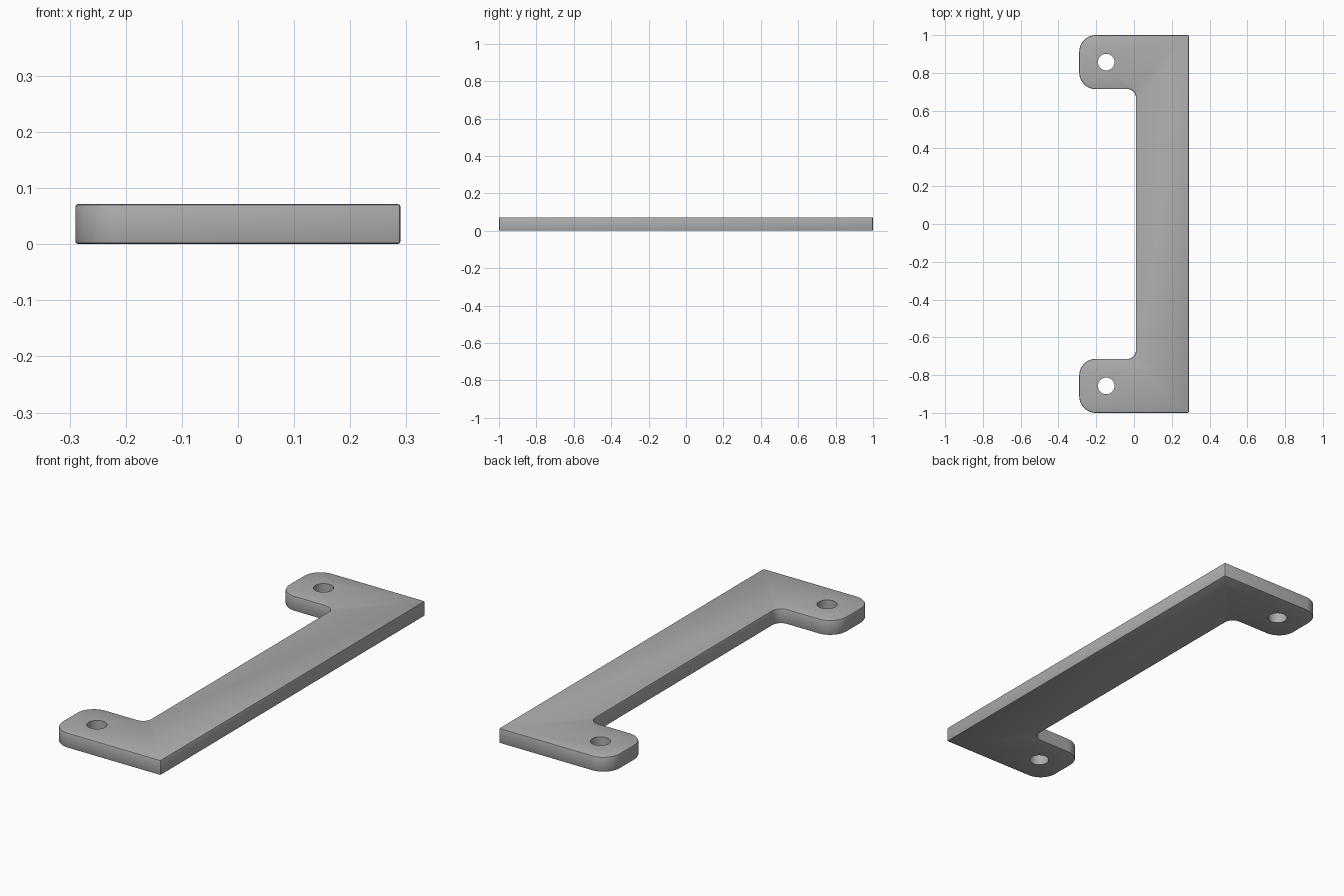
import bpy, bmesh
from math import radians, pi, sin, cos
from mathutils import Vector

cube = bpy.data.objects.get("Cube")
if cube:
    bpy.data.objects.remove(cube, do_unlink=True)

HEIGHT = 0.072
HALF_WIDTH = 0.29
INNER_X = 0.01
TAB_Y = 0.714
HOLE_X, HOLE_Y, HOLE_R = -0.147, 0.857, 0.044

grey = bpy.data.materials.new("plain grey")
grey.use_nodes = True
colour = (0.42, 0.42, 0.42, 1)
grey.diffuse_color = colour
grey.node_tree.nodes["Principled BSDF"].inputs["Base Color"].default_value = colour


def rounded(prev, corner, following, radius, steps=10):
    """Points of an arc that rounds a right-angled corner."""
    p = Vector(corner)
    a = (Vector(prev) - p).normalized() * radius
    b = (Vector(following) - p).normalized() * radius
    centre = p + a + b
    return [centre - b * cos(t) - a * sin(t)
            for t in (i * pi / 2 / steps for i in range(steps + 1))]


# Outline of the bracket: corner position and rounding radius
upper = [(HALF_WIDTH, 1, 0), (-HALF_WIDTH, 1, 0.088),
         (-HALF_WIDTH, TAB_Y, 0.088), (INNER_X, TAB_Y, 0.044)]
corners = upper + [(x, -y, r) for x, y, r in reversed(upper)]
outline = []
for i, (x, y, r) in enumerate(corners):
    if r:
        following = corners[(i + 1) % len(corners)]
        outline += rounded(corners[i - 1][:2], (x, y), following[:2], r)
    else:
        outline.append(Vector((x, y)))

# Flat bracket plate
bm = bmesh.new()
base = bm.faces.new([bm.verts.new((p.x, p.y, 0)) for p in outline])
top = bmesh.ops.extrude_face_region(bm, geom=[base])["geom"]
bmesh.ops.translate(bm, vec=(0, 0, HEIGHT),
                    verts=[g for g in top if isinstance(g, bmesh.types.BMVert)])
bmesh.ops.recalc_face_normals(bm, faces=bm.faces)
mesh = bpy.data.meshes.new("bracket_plate")
bm.to_mesh(mesh)
bm.free()
mesh.materials.append(grey)
plate = bpy.data.objects.new("bracket_plate", mesh)
bpy.context.collection.objects.link(plate)

# Softened rims
bevel = plate.modifiers.new("rim_bevel", 'BEVEL')
bevel.width = 0.006
bevel.segments = 2
bevel.limit_method = 'ANGLE'
bevel.angle_limit = radians(40)

# Screw holes through both tabs
for name, side in (("back", 1), ("front", -1)):
    bpy.ops.mesh.primitive_cylinder_add(
        vertices=40, radius=HOLE_R, depth=HEIGHT * 3,
        location=(HOLE_X, side * HOLE_Y, HEIGHT / 2))
    cutter = bpy.context.object
    cutter.name = name + "_hole_cutter"
    cutter.data.materials.append(grey)
    cutter.hide_render = True
    cut = plate.modifiers.new(name + "_hole", 'BOOLEAN')
    cut.operation = 'DIFFERENCE'
    cut.solver = 'EXACT'
    cut.object = cutter

# Apply the modifiers, drop the cutters and shade smoothly
bpy.ops.object.select_all(action='DESELECT')
plate.select_set(True)
bpy.context.view_layer.objects.active = plate
for modifier in list(plate.modifiers):
    bpy.ops.object.modifier_apply(modifier=modifier.name)
for obj in list(bpy.data.objects):
    if obj.name.endswith("_hole_cutter"):
        bpy.data.objects.remove(obj, do_unlink=True)
bpy.ops.object.shade_smooth_by_angle(angle=radians(30))
